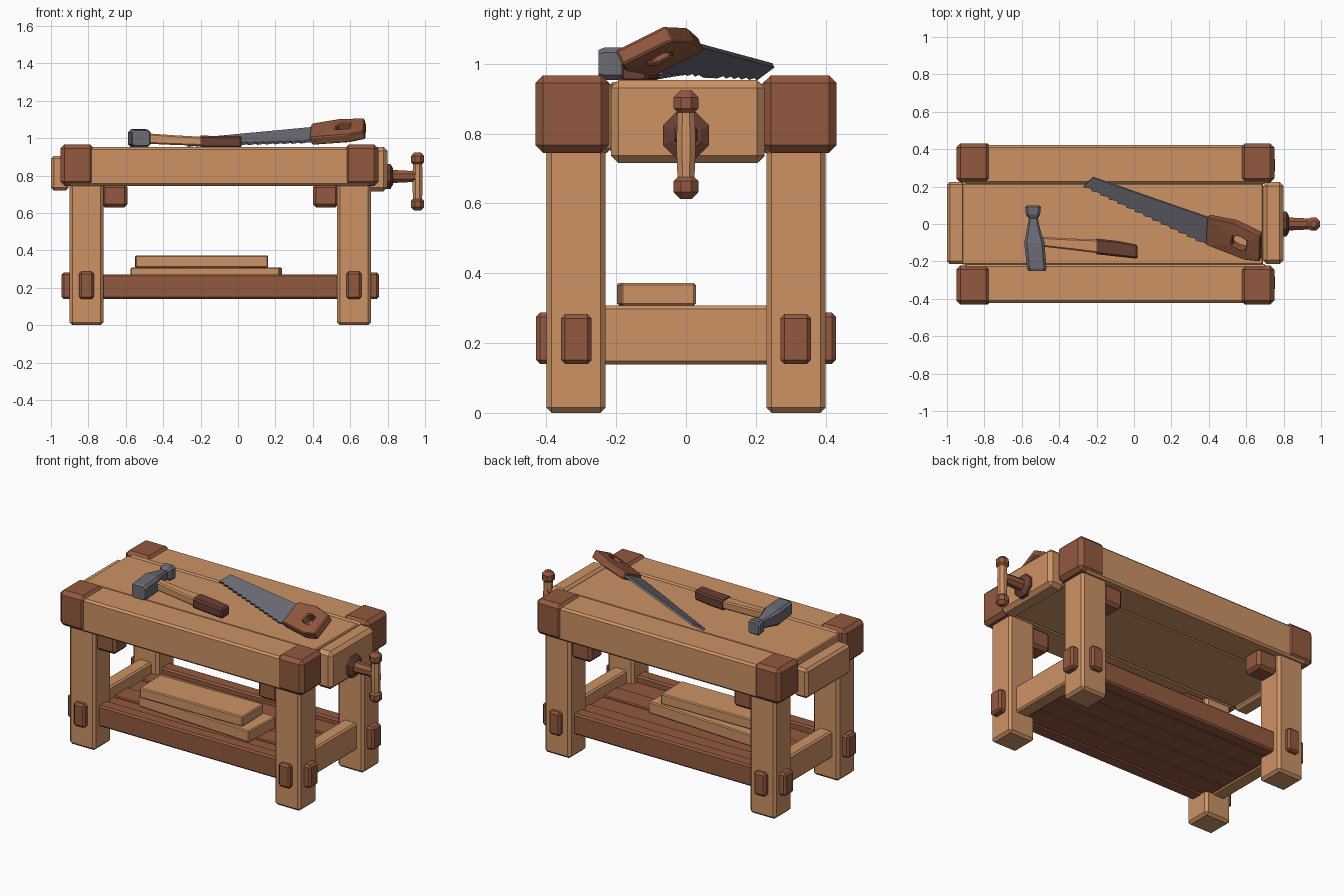
import bpy, bmesh
from math import radians, sin, cos, pi
from mathutils import Vector

if "Cube" in bpy.data.objects:
    bpy.data.objects.remove(bpy.data.objects["Cube"])


def material(name, rgb):
    m = bpy.data.materials.new(name)
    m.use_nodes = True
    m.diffuse_color = (*rgb, 1)
    bsdf = next(n for n in m.node_tree.nodes if n.type == "BSDF_PRINCIPLED")
    bsdf.inputs["Base Color"].default_value = (*rgb, 1)
    bsdf.inputs["Roughness"].default_value = 0.8
    return m


WOOD = material("light wood", (0.61, 0.29, 0.13))
BROWN = material("brown wood", (0.29, 0.10, 0.05))
DARK = material("dark wood", (0.14, 0.05, 0.035))
STEEL = material("grey steel", (0.15, 0.15, 0.18))


def finish(name, bm, mat, bevel=0):
    bmesh.ops.recalc_face_normals(bm, faces=bm.faces)
    mesh = bpy.data.meshes.new(name)
    bm.to_mesh(mesh)
    bm.free()
    mesh.materials.append(mat)
    ob = bpy.data.objects.new(name, mesh)
    bpy.context.collection.objects.link(ob)
    if bevel:
        mod = ob.modifiers.new("Bevel", "BEVEL")
        mod.width = bevel
        mod.segments = 1
    return ob


def box(name, x, y, z, mat, bevel=0.012, turn=0):
    """Bevelled box from (low, high) ranges, turned about its own centre."""
    bm = bmesh.new()
    bmesh.ops.create_cube(bm, size=1)
    ranges = (x, y, z)
    for v in bm.verts:
        v.co = Vector([c * (r[1] - r[0]) for c, r in zip(v.co, ranges)])
    ob = finish(name, bm, mat, bevel)
    ob.location = [(r[0] + r[1]) / 2 for r in ranges]
    ob.rotation_euler.z = radians(turn)
    return ob


def span(sign, a, b):
    return tuple(sorted((sign * a, sign * b)))


def loft(name, rings, mat, bevel=0):
    """Skin between matching rings of points and close both ends."""
    bm = bmesh.new()
    loops = [[bm.verts.new(p) for p in ring] for ring in rings]
    n = len(loops[0])
    for a, b in zip(loops, loops[1:]):
        for i in range(n):
            j = (i + 1) % n
            bm.faces.new((a[i], a[j], b[j], b[i]))
    bm.faces.new(loops[0])
    bm.faces.new(loops[-1])
    return finish(name, bm, mat, bevel)


def section(w, h, cut=0.3):
    """Rectangle of half sizes w, h with clipped corners."""
    k = min(w, h) * cut
    return [(w, k - h), (w, h - k), (w - k, h), (k - w, h),
            (-w, h - k), (-w, k - h), (k - w, -h), (w - k, -h)]


def turned(name, axis, base, profile, mat, sides=8):
    """Faceted turned part: profile of (distance, radius) along x or z."""
    rings = []
    for d, r in profile:
        ring = []
        for i in range(sides):
            t = 2 * pi * (i + 0.5) / sides
            c, s = r * cos(t), r * sin(t)
            ring.append(Vector(base) + Vector((d, c, s) if axis == "x" else (c, s, d)))
        rings.append(ring)
    return loft(name, rings, mat)


# Bench top: two long rails, centre planks, left end cap
for sy, side in ((-1, "front"), (1, "back")):
    box(f"{side}_top_rail", (-0.91, 0.71), span(sy, 0.215, 0.422), (0.745, 0.952), WOOD)
box("top_centre", (-0.92, 0.69), (-0.217, 0.217), (0.745, 0.947), WOOD, 0.006)
box("left_end_cap", (-1.0, -0.905), (-0.213, 0.225), (0.72, 0.905), WOOD, 0.015)

# Legs, corner blocks, brackets and tenon ends at each corner
for sx, cx, xs in ((-1, -0.81, "right"), (1, 0.62, "left")):
    bx = cx + (-0.05 if sx < 0 else 0.04)
    for sy, ys in ((-1, "front"), (1, "back")):
        tag = f"{ys}_{xs}"
        box(f"{tag}_leg", (cx - 0.09, cx + 0.09), span(sy, 0.23, 0.40), (0, 0.76), WOOD, 0.015)
        box(f"{tag}_corner_block", (bx - 0.09, bx + 0.09), span(sy, 0.222, 0.431),
            (0.745, 0.967), BROWN, 0.022)
        inner = cx - sx * 0.08
        box(f"{tag}_bracket", tuple(sorted((inner, inner - sx * 0.14))),
            span(sy, 0.25, 0.38), (0.63, 0.755), BROWN, 0.018)
        box(f"{tag}_cross_tenon", (cx - 0.04, cx + 0.04), span(sy, 0.38, 0.43),
            (0.14, 0.287), BROWN)
        outer = cx + sx * 0.07
        box(f"{tag}_long_tenon", tuple(sorted((outer, outer + sx * 0.063))),
            span(sy, 0.27, 0.358), (0.14, 0.283), BROWN)
    # Stretcher joining the front and back legs
    box(f"{xs}_cross_stretcher", (cx - 0.045, cx + 0.045), (-0.25, 0.25),
        (0.138, 0.308), WOOD, 0.01)

# Long stretchers and shelf planks
for sy, side in ((-1, "front"), (1, "back")):
    box(f"{side}_long_stretcher", (-0.84, 0.65), span(sy, 0.27, 0.355), (0.14, 0.272), BROWN, 0.01)
for i in range(4):
    y = -0.272 + i * 0.136
    box(f"shelf_plank_{i + 1}", (-0.77, 0.58), (y, y + 0.136),
        (0.143, 0.232 + 0.008 * (i % 2)), BROWN, 0.006)

# Spare boards on the shelf
box("lower_board", (-0.57, 0.23), (-0.19, 0.06), (0.235, 0.308), WOOD, 0.006, -3)
box("upper_board", (-0.55, 0.16), (-0.192, 0.022), (0.308, 0.372), WOOD, 0.006, 1)

# Vise on the left end
box("vise_jaw", (0.69, 0.80), (-0.215, 0.225), (0.715, 0.953), WOOD, 0.022)
turned("vise_collar", "x", (0.79, 0, 0.795), [(0, 0.072), (0.025, 0.072), (0.04, 0.045)], DARK)
turned("vise_screw", "x", (0.82, 0, 0.795), [(0, 0.038), (0.11, 0.032), (0.13, 0.03)], BROWN)
handle_at = (0.96, 0, 0)
turned("vise_handle", "z", handle_at, [(0.66, 0.026), (0.77, 0.03), (0.88, 0.026)], WOOD)
for z, end in ((0.648, "lower"), (0.888, "upper")):
    turned(f"{end}_handle_knob", "z", handle_at,
           [(z - 0.036, 0.018), (z - 0.016, 0.038), (z + 0.016, 0.038), (z + 0.036, 0.018)], BROWN)

# Hammer head: sections along y as (y, centre x, half width, half height)
head = [(-0.25, -0.518, 0.046, 0.04), (-0.235, -0.52, 0.052, 0.046),
        (-0.10, -0.533, 0.054, 0.048), (-0.03, -0.537, 0.036, 0.036),
        (0.03, -0.538, 0.024, 0.028), (0.05, -0.54, 0.038, 0.04),
        (0.09, -0.54, 0.042, 0.042), (0.10, -0.54, 0.034, 0.034)]
loft("hammer_head", [[(x + a, y, 1.0 + b) for a, b in section(w, h)]
                     for y, x, w, h in head], STEEL)


# Hammer handle and grip: sections along x as (x, y, z, half width, half height)
def shaft(name, stations, mat):
    loft(name, [[(x, y + a, z + b) for a, b in section(w, h)]
                for x, y, z, w, h in stations], mat)


shaft("hammer_handle", [(-0.52, -0.093, 1.0, 0.024, 0.028), (-0.35, -0.107, 0.99, 0.03, 0.026),
                        (-0.19, -0.12, 0.983, 0.036, 0.024)], WOOD)
shaft("hammer_grip", [(-0.20, -0.12, 0.982, 0.042, 0.032), (-0.09, -0.132, 0.98, 0.042, 0.031),
                      (0.01, -0.147, 0.98, 0.038, 0.031), (0.02, -0.149, 0.98, 0.03, 0.024)], DARK)


# Hand saw: flat outlines leaning on the toothed edge
def place_saw(ob):
    ob.location = (-0.27, 0.20, 0.958)
    ob.rotation_euler = (radians(29), radians(-1.6), radians(-25.5))


teeth = 14
outline = []
for i in range(teeth):
    u = 0.72 * i / teeth
    outline += [(u, 0.0), (u + 0.04, 0.012)]
outline += [(0.75, 0.01), (0.75, 0.168), (0.024, 0.076)]
place_saw(loft("saw_blade", [[(u, v, w) for u, v in outline] for w in (-0.007, 0.007)], STEEL))

# Saw handle: a plate with a grip hole, skinned as a closed ring
outer = [(0.725, 0.012), (0.945, 0.03), (1.025, 0.062), (0.97, 0.208), (0.82, 0.21), (0.672, 0.166)]
hole = [(0.85, 0.085), (0.89, 0.082), (0.93, 0.092), (0.915, 0.145), (0.87, 0.15), (0.84, 0.135)]
bm = bmesh.new()
loops = []
for points, w in ((outer, 0.024), (outer, -0.024), (hole, -0.03), (hole, 0.03)):
    loops.append([bm.verts.new((u, v, w)) for u, v in points])
for a, b in zip(loops, loops[1:] + loops[:1]):
    for i in range(6):
        j = (i + 1) % 6
        bm.faces.new((a[i], a[j], b[j], b[i]))
place_saw(finish("saw_handle", bm, BROWN, 0.006))
